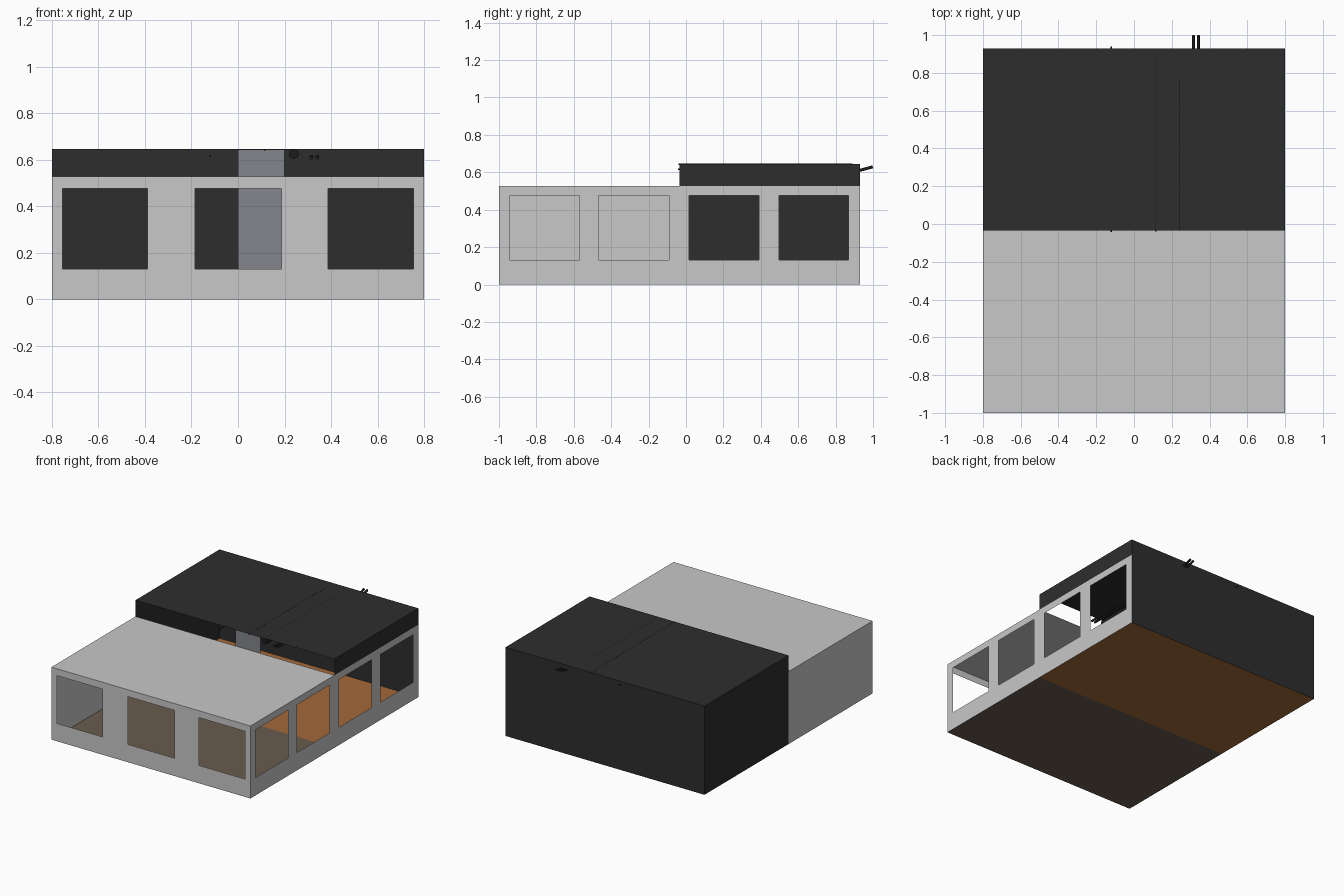
import bpy, bmesh
from mathutils import Vector

if "Cube" in bpy.data.objects:
    bpy.data.objects.remove(bpy.data.objects["Cube"], do_unlink=True)


def material(name, rgb):
    m = bpy.data.materials.new(name)
    m.use_nodes = True
    m.diffuse_color = (*rgb, 1)
    m.node_tree.nodes["Principled BSDF"].inputs["Base Color"].default_value = (*rgb, 1)
    return m


GREY = material("light grey", (0.58, 0.58, 0.58))
DARK = material("charcoal", (0.027, 0.027, 0.027))
WOOD = material("orange wood", (0.37, 0.14, 0.041))
TAUPE = material("taupe floor", (0.14, 0.105, 0.073))
PANEL = material("blue grey", (0.23, 0.24, 0.265))
BLACK = material("black pipe", (0.012, 0.012, 0.012))

W, FRONT, MID, BACK = 0.8, -1.0, -0.035, 0.93    # plan limits
LOW, HIGH = 0.527, 0.645                          # roof heights
SILL, LINTEL = 0.13, 0.477                        # window band


def sheet(name, mat, place, outward, u, v, windows=()):
    """Flat sheet over u and v ranges; place maps (u, v) to a point; windows are u ranges left open."""
    us = sorted({*u, *(edge for w in windows for edge in w)})
    vs = [v[0], SILL, LINTEL, v[1]] if windows else list(v)
    starts = {w[0] for w in windows}
    bm = bmesh.new()
    for a, b in zip(us, us[1:]):
        for c, d in zip(vs, vs[1:]):
            if a in starts and c == SILL:
                continue
            corners = [(a, c), (b, c), (b, d), (a, d)]
            bm.faces.new([bm.verts.new(place(*p)) for p in corners])
    bmesh.ops.remove_doubles(bm, verts=bm.verts, dist=0.0001)
    bm.normal_update()
    for f in bm.faces:
        if f.normal.dot(Vector(outward)) < 0:
            f.normal_flip()
    me = bpy.data.meshes.new(name)
    bm.to_mesh(me)
    bm.free()
    me.materials.append(mat)
    bpy.context.collection.objects.link(bpy.data.objects.new(name, me))


def at_x(x):
    return lambda y, z: (x, y, z)


def at_y(y):
    return lambda x, z: (x, y, z)


def at_z(z):
    return lambda x, y: (x, y, z)


UP, DOWN, LEFT, RIGHT, FWD, REAR = ((0, 0, 1), (0, 0, -1), (1, 0, 0),
                                    (-1, 0, 0), (0, -1, 0), (0, 1, 0))

# Floors
sheet("front_floor", TAUPE, at_z(0), DOWN, (-W, W), (FRONT, MID))
sheet("rear_floor", WOOD, at_z(0), DOWN, (-W, W), (MID, BACK))

# Light front room, with the windowed left wall running the full length
front_windows = [(-0.755, -0.388), (-0.185, 0.188), (0.387, 0.755)]
side_windows = [(-0.94, -0.57), (-0.467, -0.092), (0.017, 0.39), (0.497, 0.87)]
sheet("front_wall", GREY, at_y(FRONT), FWD, (-W, W), (0, LOW), front_windows)
sheet("left_wall", GREY, at_x(W), LEFT, (FRONT, BACK), (0, LOW), side_windows)
sheet("right_front_wall", GREY, at_x(-W), RIGHT, (FRONT, MID), (0, LOW))
sheet("front_roof", GREY, at_z(LOW), UP, (-W, W), (FRONT, MID))

# Dark taller rear room, open towards the front
sheet("right_rear_wall", DARK, at_x(-W), RIGHT, (MID, BACK), (0, HIGH))
sheet("back_wall", DARK, at_y(BACK), REAR, (-W, W), (0, HIGH))
sheet("left_fascia", DARK, at_x(W), LEFT, (MID, BACK), (LOW, HIGH))
sheet("rear_roof", DARK, at_z(HIGH), UP, (-W, W), (MID, BACK))

# Upright panel between the rooms
sheet("divider_panel", PANEL, at_y(MID + 0.005), FWD, (0, 0.2), (0, HIGH - 0.001))


# Pipes under the rear roof
def pipe(name, points, radius):
    cu = bpy.data.curves.new(name, "CURVE")
    cu.dimensions = "3D"
    cu.bevel_depth = radius
    cu.bevel_resolution = 2
    cu.use_fill_caps = True
    s = cu.splines.new("POLY")
    s.points.add(len(points) - 1)
    for p, co in zip(s.points, points):
        p.co = (*co, 1)
    cu.materials.append(BLACK)
    bpy.context.collection.objects.link(bpy.data.objects.new(name, cu))


pipe("main_pipe", [(0.24, MID, 0.624), (0.24, 0.77, 0.624)], 0.022)
pipe("thin_rod", [(-0.12, -0.043, 0.617), (-0.12, 0.94, 0.617)], 0.004)
pipe("roof_rod", [(0.115, -0.04, 0.642), (0.115, 0.89, 0.642)], 0.004)
for side, x in (("right", 0.315), ("left", 0.341)):
    pipe(side + "_outlet_pipe",
         [(x, MID, 0.608), (x, 0.92, 0.608), (x, 0.998, 0.629)], 0.008)
